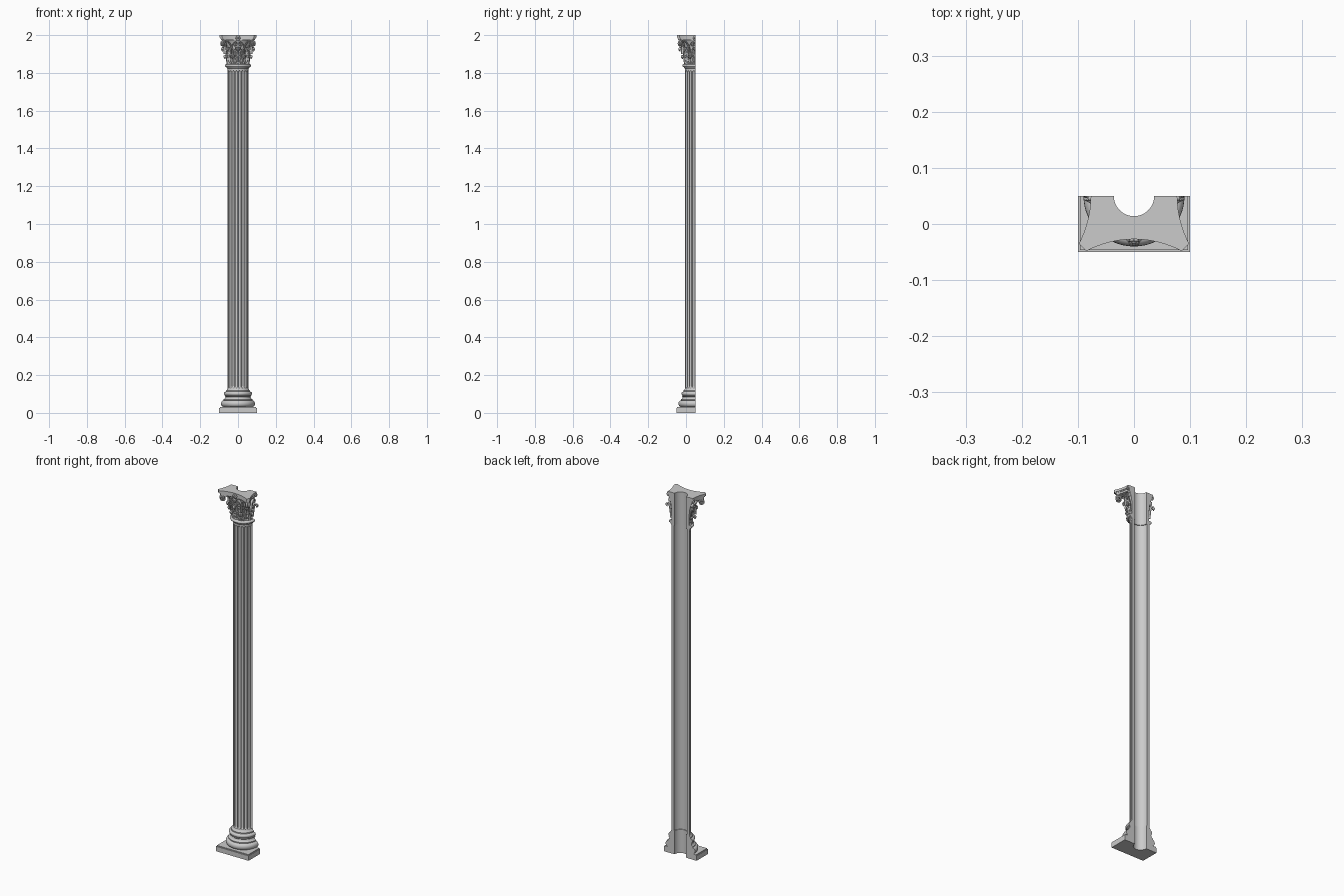
import bpy, bmesh, math
from mathutils import Vector, Matrix
from math import pi, sin, cos

if "Cube" in bpy.data.objects:
    bpy.data.objects.remove(bpy.data.objects["Cube"])

AXIS = Vector((0, 0.05, 0))   # column axis; everything behind it is cut away
HOLE = 0.036                  # radius of the hollow core


def finish(bm, name, cut=False, angle=35):
    """Cut at the back plane, move on to the column axis and smooth."""
    if cut:
        geom = bm.verts[:] + bm.edges[:] + bm.faces[:]
        res = bmesh.ops.bisect_plane(bm, geom=geom, plane_co=(0, 0, 0), plane_no=(0, 1, 0),
                                     clear_outer=True, dist=1e-6)
        edges = [e for e in res['geom_cut'] if isinstance(e, bmesh.types.BMEdge)]
        if edges:
            bmesh.ops.holes_fill(bm, edges=edges, sides=0)
    bmesh.ops.recalc_face_normals(bm, faces=bm.faces[:])
    bmesh.ops.translate(bm, verts=bm.verts[:], vec=AXIS)
    me = bpy.data.meshes.new(name)
    bm.to_mesh(me)
    bm.free()
    ob = bpy.data.objects.new(name, me)
    bpy.context.collection.objects.link(ob)
    bpy.ops.object.select_all(action='DESELECT')
    ob.select_set(True)
    bpy.context.view_layer.objects.active = ob
    bpy.ops.object.shade_smooth_by_angle(angle=math.radians(angle))
    return ob


def half_revolve(name, profile, steps=48, depth=None):
    """Sweep a closed (r, z) profile through the front half circle."""
    bm = bmesh.new()
    rings = []
    for i in range(steps + 1):
        a = pi + pi * i / steps
        ring = []
        for k, (r, z) in enumerate(profile):
            rr = r - (depth(i, k) if depth else 0)
            ring.append(bm.verts.new((rr * cos(a), rr * sin(a), z)))
        rings.append(ring)
    n = len(profile)
    for p, q in zip(rings, rings[1:]):
        for k in range(n):
            bm.faces.new((p[k], p[(k + 1) % n], q[(k + 1) % n], q[k]))
    bm.faces.new(rings[0])
    bm.faces.new(rings[-1][::-1])
    return finish(bm, name)


def slab(name, layers, outline):
    """Stack of plates with a half-round hole; layers are (z0, z1, scale)."""
    bm = bmesh.new()
    hole = [(HOLE * cos(2 * pi - pi * i / 24), HOLE * sin(2 * pi - pi * i / 24)) for i in range(25)]
    for z0, z1, s in layers:
        pts = [(x * s, y * s) for x, y in outline] + hole
        f = bm.faces.new([bm.verts.new((x, y, z0)) for x, y in pts])
        ext = bmesh.ops.extrude_face_region(bm, geom=[f], use_keep_orig=True)
        vs = [g for g in ext['geom'] if isinstance(g, bmesh.types.BMVert)]
        bmesh.ops.translate(bm, verts=vs, vec=(0, 0, z1 - z0))
    return finish(bm, name)


def bulge(r, z0, z1, out, n=8):
    """Half-round moulding points."""
    return [(r + out * sin(pi * i / n), (z0 + z1) / 2 - (z1 - z0) / 2 * cos(pi * i / n))
            for i in range(n + 1)]


def smooth_path(pts, n):
    """Catmull-Rom through tuples."""
    v = [Vector(p) for p in pts]
    v = [2 * v[0] - v[1]] + v + [2 * v[-1] - v[-2]]
    out = []
    for i in range(1, len(v) - 2):
        a, b, c, d = v[i - 1:i + 3]
        for j in range(n):
            t = j / n
            out.append(0.5 * (2 * b + (c - a) * t + (2 * a - 5 * b + 4 * c - d) * t * t
                              + (3 * b - a - 3 * c + d) * t ** 3))
    return out + [v[-2]]


def add_turned(bm, src, angle):
    """Copy src into bm, turned about the axis."""
    me = bpy.data.meshes.new("tmp")
    src.to_mesh(me)
    me.transform(Matrix.Rotation(angle, 4, 'Z'))
    bm.from_mesh(me)
    bpy.data.meshes.remove(me)


# Base: plinth and turned mouldings
slab("plinth", [(0, 0.027, 1), (0.027, 0.032, 0.965)],
     [(-0.1, 0), (-0.1, -0.1), (0.1, -0.1), (0.1, 0)])
half_revolve("base_mouldings",
             [(HOLE, 0.032)] + bulge(0.076, 0.032, 0.066, 0.014) + [(0.077, 0.067), (0.077, 0.072)]
             + [(0.071, 0.075), (0.068, 0.08), (0.067, 0.085), (0.071, 0.089), (0.071, 0.092)]
             + bulge(0.065, 0.092, 0.112, 0.009) + [(0.063, 0.113), (0.063, 0.119),
                                                    (0.058, 0.123), (0.055, 0.13), (HOLE, 0.13)])

# Fluted shaft with rounded flute ends
STEP = 8
ends = [(0, 0), (0.003, 0.5), (0.006, 0.8), (0.01, 1)]
rows = [(0.125, 0)] + [(0.133 + d, f) for d, f in ends] + \
       [(1.812 - d, f) for d, f in reversed(ends)] + [(1.83, 0)]
shaft_profile = [(0.055, z) for z, f in rows] + [(0.04, 1.83), (0.04, 0.125)]


def flute(i, k):
    if k >= len(rows):
        return 0
    t = ((i % STEP) - STEP / 2) / (STEP / 2 - 1)
    return 0.0065 * rows[k][1] * math.sqrt(max(0, 1 - t * t))


half_revolve("fluted_shaft", shaft_profile, STEP * 10, flute)

# Necking ring and bell of the capital
half_revolve("neck_ring", [(HOLE, 1.822), (0.055, 1.822), (0.06, 1.827), (0.06, 1.831)]
             + bulge(0.062, 1.831, 1.846, 0.008) + [(HOLE, 1.846)])
half_revolve("capital_bell", [(HOLE, 1.846), (0.054, 1.846), (0.054, 1.9), (0.058, 1.935),
                              (0.065, 1.96), (0.072, 1.974), (HOLE, 1.974)])

# Abacus with four concave sides and clipped corners
side = [(-0.085 + 0.17 * i / 16, -0.077 - 0.021 * abs(i / 8 - 1) ** 2) for i in range(17)]
left = [(y, -x) for x, y in side if x <= 1e-6][::-1]
left = [(y, x) for x, y in side if x <= 1e-6][::-1]
right = [(-x, y) for x, y in left][::-1]
slab("abacus", [(1.973, 1.983, 0.93), (1.983, 1.988, 0.96), (1.988, 2.0, 1.0)], left + side + right)


# Acanthus leaves: curved lobed sheets that curl over at the tip
def leaf(path, width):
    bm = bmesh.new()
    line = smooth_path([(r, z, w * width) for (r, z), w in
                        zip(path, (0.8, 0.95, 1.0, 0.95, 0.75, 0.45, 0.12))], 5)
    cols, grid = 12, []
    for j, (r, z, w) in enumerate(line):
        v = j / (len(line) - 1)
        w *= 1 + 0.2 * cos(2 * pi * v * 5)
        row = []
        for c in range(cols + 1):
            u = c / cols * 2 - 1
            rr = r + 0.002 * cos(u * pi * 3) - 0.003 * u * u
            zz = z - 0.007 * u * u * v
            a = u * w / r
            row.append(bm.verts.new((rr * sin(a), -rr * cos(a), zz)))
        grid.append(row)
    for p, q in zip(grid, grid[1:]):
        for c in range(cols):
            bm.faces.new((p[c], p[c + 1], q[c + 1], q[c]))
    bmesh.ops.recalc_face_normals(bm, faces=bm.faces[:])
    bmesh.ops.solidify(bm, geom=bm.faces[:], thickness=0.003)
    return bm


low = [(0.057, 1.846), (0.059, 1.862), (0.061, 1.88), (0.067, 1.893),
       (0.076, 1.895), (0.081, 1.887), (0.078, 1.88)]
high = [(0.057, 1.86), (0.059, 1.886), (0.063, 1.912), (0.071, 1.932),
        (0.082, 1.936), (0.089, 1.927), (0.086, 1.919)]
for name, path, w, angles in (("lower_leaves", low, 0.019, (-67.5, -22.5, 22.5, 67.5)),
                              ("upper_leaves", high, 0.018, (-90, -45, 0, 45, 90))):
    one, bm = leaf(path, w), bmesh.new()
    for a in angles:
        add_turned(bm, one, math.radians(a))
    one.free()
    finish(bm, name, cut=True, angle=50)


# Scrolls: flat bands that rise and wind into a spiral
def scroll(stem, centre, radius, turns=1.6):
    n = int(turns * 18)
    pts = [Vector(p) for p in smooth_path(stem + [(centre[0], centre[1] + radius)], 5)]
    for i in range(1, n + 1):
        t = pi / 2 - 2 * pi * turns * i / n
        r = radius * (1 - 0.8 * i / n)
        pts.append(Vector((centre[0] + r * cos(t), centre[1] + r * sin(t))))
    return pts


def band(bm, pts, side_dir, width, thick):
    rings = []
    for i, p in enumerate(pts):
        tan = (pts[min(i + 1, len(pts) - 1)] - pts[max(i - 1, 0)]).normalized()
        nor = tan.cross(side_dir).normalized() * thick / 2
        s = side_dir * width / 2
        rings.append([bm.verts.new(p + d) for d in (s + nor, s * 1.15, s - nor, -s - nor, -s * 1.15, nor - s)])
    for p, q in zip(rings, rings[1:]):
        for k in range(6):
            bm.faces.new((p[k], p[(k + 1) % 6], q[(k + 1) % 6], q[k]))
    bm.faces.new(rings[0])
    bm.faces.new(rings[-1][::-1])


# Corner volutes: a pair under each abacus corner
one = bmesh.new()
flat = scroll([(0.058, 1.895), (0.066, 1.93), (0.083, 1.962)], (0.106, 1.955), 0.016)
for s in (-1, 1):
    path = [Vector((s * (0.006 + 0.017 * max(0, min(1, (0.1 - p.x) / 0.042)) * (i < 16)),
                    -p.x, p.y)) for i, p in enumerate(flat)]
    band(one, path, Vector((1, 0, 0)), 0.009, 0.005)
bm = bmesh.new()
for a in (-45, 45):
    add_turned(bm, one, math.radians(a))
one.free()
finish(bm, "corner_volutes", cut=True)

# Inner scrolls: a pair curling together in the middle of each face
one = bmesh.new()
flat = scroll([(0, 1.9), (0.001, 1.925), (0.006, 1.95)], (0.02, 1.951), 0.013)
for s in (-1, 1):
    band(one, [Vector((s * (0.035 - p.x), -0.069, p.y)) for p in flat], Vector((0, 1, 0)), 0.012, 0.004)
bm = bmesh.new()
for a in (-90, 0, 90):
    add_turned(bm, one, math.radians(a))
one.free()
finish(bm, "inner_scrolls", cut=True)

# Flower in the middle of each abacus side
one = bmesh.new()
for k in range(7):
    a = 2 * pi * k / 6
    d, r = (0.008, 0.0055) if k < 6 else (0, 0.005)
    m = Matrix.Translation((d * cos(a), -0.077 - (0.004 if k == 6 else 0), 1.984 + d * sin(a)))
    bmesh.ops.create_uvsphere(one, u_segments=12, v_segments=8, radius=r, matrix=m)
bm = bmesh.new()
for a in (-90, 0, 90):
    add_turned(bm, one, math.radians(a))
one.free()
finish(bm, "abacus_flowers", cut=True)
